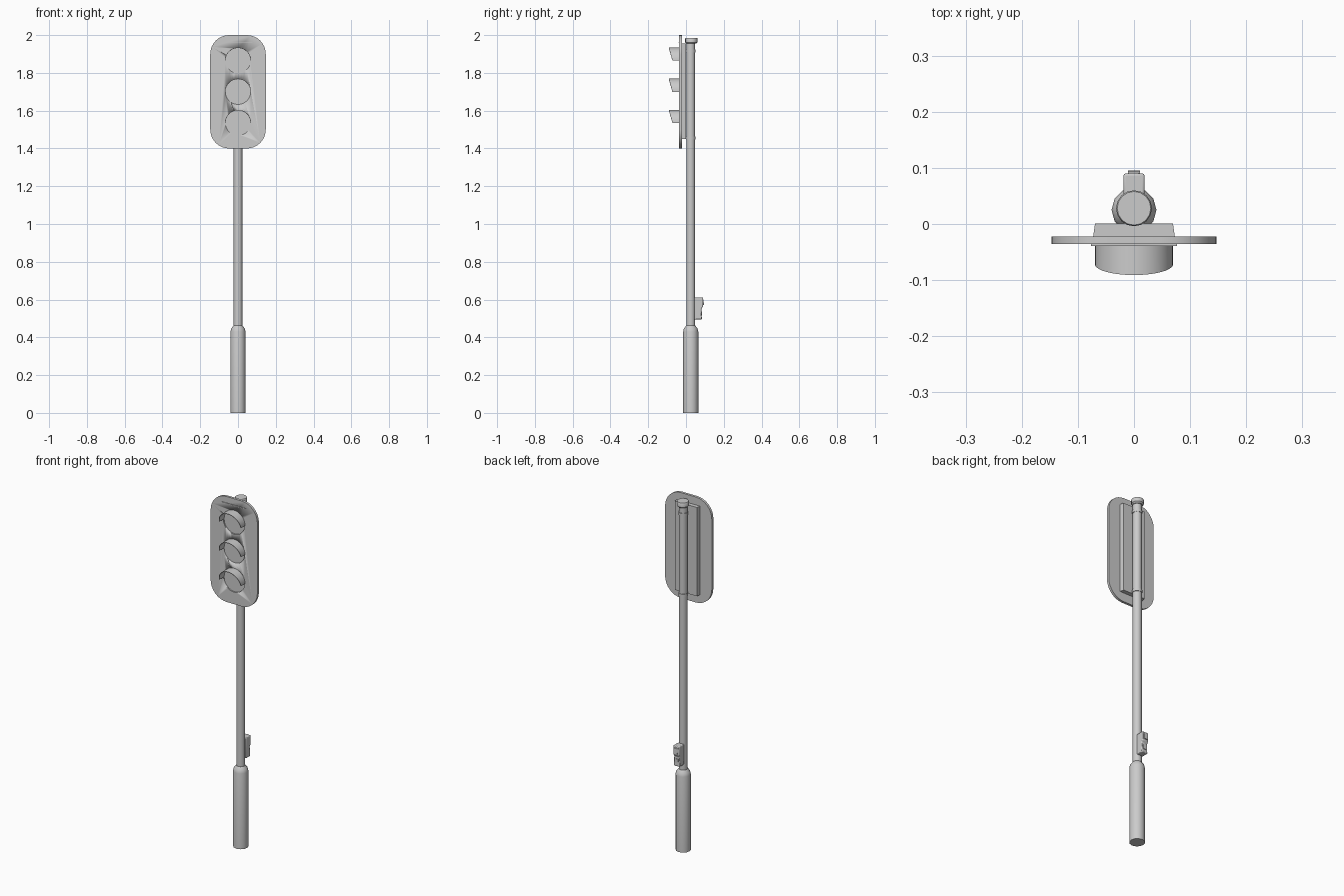
import bpy, bmesh
from math import sin, cos, pi, radians
from mathutils import Vector

if "Cube" in bpy.data.objects:
    bpy.data.objects.remove(bpy.data.objects["Cube"])

POLE_Y = 0.025


def finish(name, bm, angle=35):
    bmesh.ops.recalc_face_normals(bm, faces=bm.faces)
    me = bpy.data.meshes.new(name)
    bm.to_mesh(me)
    bm.free()
    ob = bpy.data.objects.new(name, me)
    bpy.context.collection.objects.link(ob)
    bpy.ops.object.select_all(action='DESELECT')
    ob.select_set(True)
    bpy.context.view_layer.objects.active = ob
    bpy.ops.object.shade_smooth_by_angle(angle=radians(angle))
    return ob


def lathe(name, profile, sides, y=POLE_Y):
    """Stack of rings (radius, z) around a vertical axis, capped at both ends."""
    bm = bmesh.new()
    rings = [[bm.verts.new((r * cos(2 * pi * i / sides), y + r * sin(2 * pi * i / sides), z))
              for i in range(sides)] for r, z in profile]
    for a, b in zip(rings, rings[1:]):
        for i in range(sides):
            j = (i + 1) % sides
            bm.faces.new((a[i], a[j], b[j], b[i]))
    bm.faces.new(rings[0])
    bm.faces.new(rings[-1])
    return finish(name, bm)


def prism(name, pts, axis, lo, hi, scale_hi=1.0):
    """Extrude a 2D outline along x or y."""
    bm = bmesh.new()
    put = (lambda u, v, d: (d, u, v)) if axis == 'x' else (lambda u, v, d: (u, d, v))
    a = [bm.verts.new(put(u, v, lo)) for u, v in pts]
    b = [bm.verts.new(put(u * scale_hi, v, hi)) for u, v in pts]
    n = len(pts)
    for i in range(n):
        bm.faces.new((a[i], a[(i + 1) % n], b[(i + 1) % n], b[i]))
    bm.faces.new(a)
    bm.faces.new(b)
    return finish(name, bm)


def rounded_rect(hw, z0, z1, r, seg=8):
    pts = []
    corners = ((hw - r, z1 - r, 0), (r - hw, z1 - r, 1), (r - hw, z0 + r, 2), (hw - r, z0 + r, 3))
    for cx, cz, q in corners:
        for i in range(seg + 1):
            t = (q + i / seg) * pi / 2
            pts.append((cx + r * cos(t), cz + r * sin(t)))
    return pts


def rect(hw, z0, z1):
    return [(-hw, z0), (hw, z0), (hw, z1), (-hw, z1)]


# pole with thick foot, clamp sleeve behind the head and a cap
lathe("foot", [(0.04, 0), (0.04, 0.43), (0.036, 0.447), (0.024, 0.462)], 12)
lathe("pole", [(0.023, 0.45), (0.023, 1.97)], 16)
for z in (1.455, 1.915):
    lathe("pole_band", [(0.0255, z - 0.008), (0.0255, z + 0.008)], 16)
lathe("pole_cap", [(0.025, 1.955), (0.032, 1.962), (0.032, 1.983), (0.03, 1.986)], 16, 0.028)

# backing board
board = prism("board", rounded_rect(0.147, 1.40, 2.0, 0.1), 'y', -0.036, -0.022)

# signal housing on the back, and the thin ledge above the lamps
prism("housing", rect(0.073, 1.45, 1.955), 'y', -0.024, 0.001, 0.95)
prism("ledge", rect(0.077, 1.96, 1.964), 'y', -0.039, -0.034)

# lamps: recess in the board, lens, curved visor
LENS_R, N = 0.067, 32
for name, z in (("top", 1.865), ("middle", 1.70), ("bottom", 1.535)):
    circle = [(LENS_R * cos(2 * pi * i / N), z + LENS_R * sin(2 * pi * i / N)) for i in range(N)]
    cutter = prism(name + "_cutter", circle, 'y', -0.06, -0.029)
    cutter.hide_render = True
    cutter.hide_set(True)
    m = board.modifiers.new("recess", 'BOOLEAN')
    m.object = cutter
    m.solver = 'EXACT'

    bm = bmesh.new()
    rows = []
    for i in range(21):
        t = pi * i / 20
        front = -0.072 - 0.019 * sin(t)
        row = [(r * cos(t), y, z + r * sin(t))
               for r, y in ((0.0695, -0.03), (0.0695, front), (0.0665, front), (0.0665, -0.03))]
        rows.append([bm.verts.new(p) for p in row])
    for a, b in zip(rows, rows[1:]):
        for k in range(4):
            bm.faces.new((a[k], a[(k + 1) % 4], b[(k + 1) % 4], b[k]))
    bm.faces.new(rows[0])
    bm.faces.new(rows[-1])
    finish(name + "_visor", bm)

# push-button box on the back of the pole
box = prism("button_box", [(0.044, 0.495), (0.084, 0.495), (0.081, 0.55), (0.09, 0.562),
                           (0.09, 0.612), (0.044, 0.612)], 'x', -0.019, 0.019)
b = box.modifiers.new("soft", 'BEVEL')
b.width = 0.004
b.segments = 2
prism("button_hood", [(0.086, 0.57), (0.095, 0.57), (0.093, 0.6), (0.086, 0.604)], 'x', -0.011, 0.011)
prism("button", rect(0.009, 0.515, 0.538), 'y', 0.07, 0.086)
